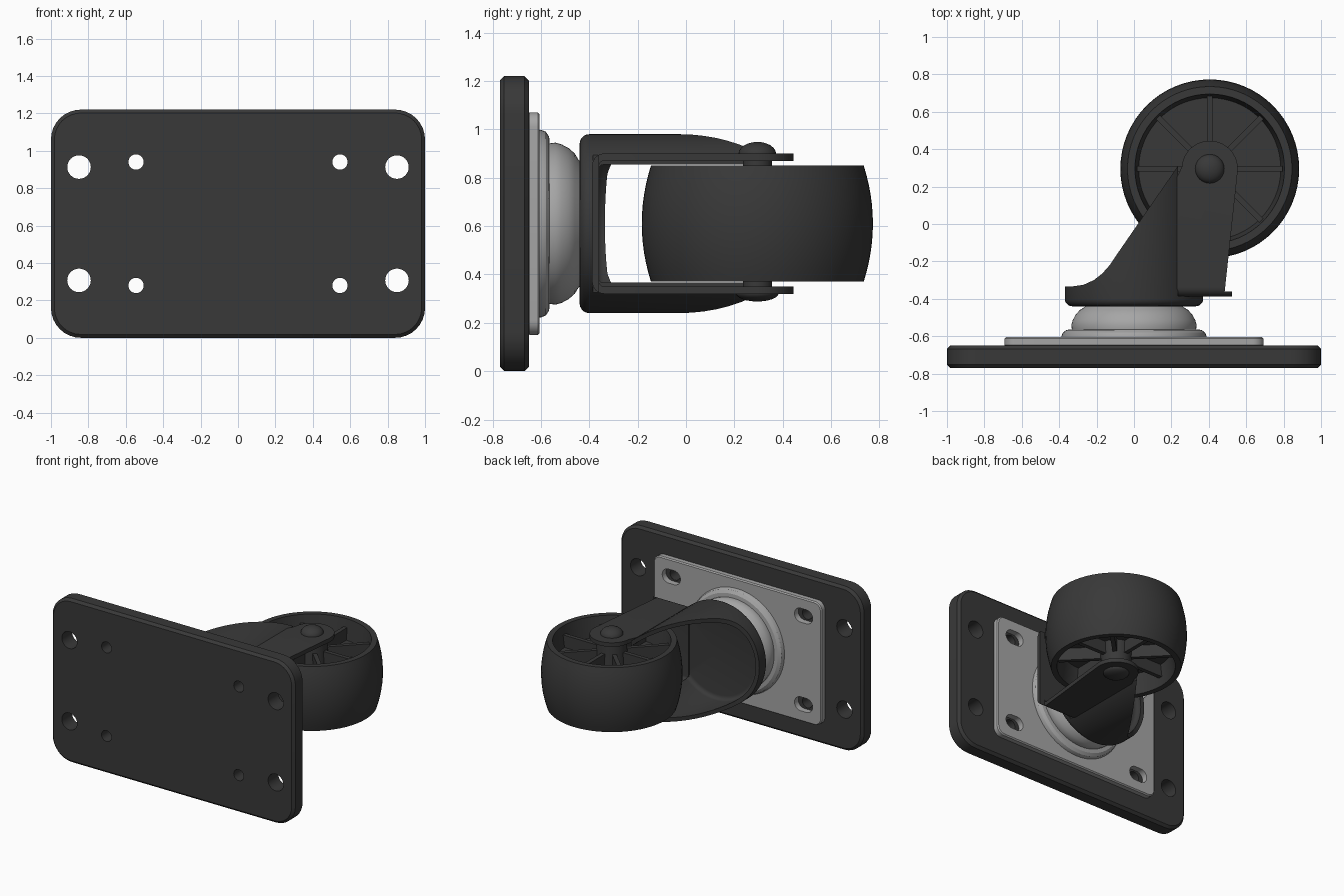
import bpy, bmesh
from math import sin, cos, pi, radians
from mathutils import Matrix, Vector

if "Cube" in bpy.data.objects:
    bpy.data.objects.remove(bpy.data.objects["Cube"], do_unlink=True)

MID = 0.61                 # height of the swivel axis and wheel centre
AXLE = (0.405, 0.295)      # axle position in plan


def material(name, rgb, metallic=0.0):
    m = bpy.data.materials.new(name)
    m.use_nodes = True
    m.diffuse_color = (*rgb, 1)
    m.node_tree.nodes["Principled BSDF"].inputs["Base Color"].default_value = (*rgb, 1)
    return m


BLACK = material("black", (0.04, 0.04, 0.04))
STEEL = material("steel grey", (0.38, 0.38, 0.38))


def finish(name, bm, mat):
    bmesh.ops.recalc_face_normals(bm, faces=bm.faces)
    mesh = bpy.data.meshes.new(name)
    bm.to_mesh(mesh)
    bm.free()
    mesh.materials.append(mat)
    ob = bpy.data.objects.new(name, mesh)
    bpy.context.collection.objects.link(ob)
    return ob


def activate(ob):
    bpy.ops.object.select_all(action='DESELECT')
    ob.select_set(True)
    bpy.context.view_layer.objects.active = ob


def smooth(ob):
    activate(ob)
    bpy.ops.object.shade_smooth_by_angle(angle=radians(30))


def prism(name, points, axis, lo, hi, mat=BLACK):
    """Extrude an outline along x, y or z."""
    place = {'x': lambda a, b: (lo, a, b),
             'y': lambda a, b: (a, lo, b),
             'z': lambda a, b: (a, b, lo)}[axis]
    unique = dict.fromkeys((round(a, 4), round(b, 4)) for a, b in points)
    bm = bmesh.new()
    face = bm.faces.new([bm.verts.new(place(a, b)) for a, b in unique])
    ext = bmesh.ops.extrude_face_region(bm, geom=[face])
    step = Vector([hi - lo if c == axis else 0 for c in 'xyz'])
    bmesh.ops.translate(bm, vec=step,
                        verts=[v for v in ext["geom"] if isinstance(v, bmesh.types.BMVert)])
    return finish(name, bm, mat)


def lathe(name, profile, centre, along_y=False, closed=False, mat=BLACK, steps=64):
    """Turn a (radius, height) profile about z, or about y."""
    bm = bmesh.new()
    vs = [bm.verts.new((r, 0, h)) for r, h in profile]
    pairs = list(zip(vs, vs[1:])) + ([(vs[-1], vs[0])] if closed else [])
    es = [bm.edges.new(p) for p in pairs]
    bmesh.ops.spin(bm, geom=vs + es, cent=(0, 0, 0), axis=(0, 0, 1),
                   angle=2 * pi, steps=steps)
    bmesh.ops.remove_doubles(bm, verts=bm.verts, dist=0.0001)
    turn = Matrix.Rotation(-pi / 2, 4, 'X') if along_y else Matrix()
    bm.transform(Matrix.Translation(centre) @ turn)
    return finish(name, bm, mat)


def arc(cx, cy, r, a0, a1, n=8):
    angles = [radians(a0 + (a1 - a0) * i / n) for i in range(n + 1)]
    return [(cx + r * cos(a), cy + r * sin(a)) for a in angles]


def rounded_rect(cx, cy, hw, hh, r):
    pts = []
    for q, (sx, sy) in enumerate([(1, 1), (-1, 1), (-1, -1), (1, -1)]):
        pts += arc(cx + sx * (hw - r), cy + sy * (hh - r), r, q * 90, q * 90 + 90)
    return pts


def apply(ob, mod):
    activate(ob)
    bpy.ops.object.modifier_apply(modifier=mod.name)


def boolean(ob, cutter, operation):
    mod = ob.modifiers.new("cut", 'BOOLEAN')
    mod.operation, mod.solver, mod.object = operation, 'EXACT', cutter
    apply(ob, mod)
    bpy.data.objects.remove(cutter, do_unlink=True)


def chamfer(ob, width):
    mod = ob.modifiers.new("chamfer", 'BEVEL')
    mod.width, mod.segments, mod.angle_limit = width, 1, radians(60)
    mod.limit_method = 'ANGLE'
    apply(ob, mod)


def punch(ob, dx, dz, hw, hh):
    """Cut the same round or slotted hole near all four corners."""
    for sx in (-1, 1):
        for sz in (-1, 1):
            pts = rounded_rect(sx * dx, MID + sz * dz, hw, hh, min(hw, hh))
            boolean(ob, prism("cutter", pts, 'y', -1, 0), 'DIFFERENCE')


# Mounting board and steel top plate
board = prism("mounting_board", rounded_rect(0, MID, 1, MID, 0.16), 'y', -0.77, -0.65)
chamfer(board, 0.018)
punch(board, 0.85, 0.303, 0.063, 0.063)
punch(board, 0.545, 0.33, 0.041, 0.041)
smooth(board)

plate = prism("steel_plate", rounded_rect(0, MID, 0.693, 0.46, 0.06), 'y', -0.655, -0.605, STEEL)
chamfer(plate, 0.008)
punch(plate, 0.545, 0.33, 0.075, 0.052)
smooth(plate)

# Swivel bearing: flange with a rounded dome
swivel = lathe("swivel_bearing", [
    (0, -0.62), (0.388, -0.62), (0.388, -0.6), (0.38, -0.58), (0.36, -0.566), (0.332, -0.564),
    (0.335, -0.54), (0.328, -0.515), (0.312, -0.485), (0.29, -0.46), (0.265, -0.445),
    (0.25, -0.43), (0, -0.43)], (0, 0, MID), along_y=True, mat=STEEL)
smooth(swivel)

# Fork cup: a round tub trimmed by the sloping side outline
cup = lathe("fork_cup", [(0, -0.44)] + arc(0.33, -0.40, 0.04, -90, 0, 5) +
            [(0.37, 0.4), (0.34, 0.4)] + arc(0.31, -0.34, 0.03, 0, -90, 4) + [(0, -0.37)],
            (0, 0, MID), along_y=True)
trim = prism("trim", [
    (-0.5, -0.5), (0.5, -0.5), (0.5, -0.385), (0.236, -0.385), (0.236, 0.312), (-0.1, -0.175),
    (-0.13, -0.22), (-0.17, -0.265), (-0.215, -0.3), (-0.27, -0.325), (-0.33, -0.334),
    (-0.5, -0.334)], 'z', -0.2, 1.4)
boolean(cup, trim, 'INTERSECT')
smooth(cup)

# Fork arms: a bent U strip trimmed to tapering round-ended arms
outer, inner, back = 0.29, 0.26, -0.388
u_shape = ([(0.6, MID + outer)] + arc(back + 0.05, MID + outer - 0.05, 0.05, 90, 180) +
           arc(back + 0.05, MID - outer + 0.05, 0.05, 180, 270) +
           [(0.6, MID - outer), (0.6, MID - inner)] +
           arc(back + 0.05, MID - inner + 0.022, 0.022, 270, 180) +
           arc(back + 0.05, MID + inner - 0.022, 0.022, 90 + 90, 90) + [(0.6, MID + inner)])
arms = prism("fork_arms", u_shape, 'x', 0.1, 0.7)
trim = prism("trim", [(0.23, -0.5), (0.525, -0.5), (0.525, -0.36), (0.485, -0.36)] +
             arc(*AXLE, 0.15, -4, 176, 24) + [(0.23, 0.25)], 'z', -0.2, 1.4)
boolean(arms, trim, 'INTERSECT')
smooth(arms)

# Wheel: crowned tread, recessed faces and a hub
crown = [(0.44 + 0.038 * (1 - (t / 6) ** 2), 0.24 * t / 6) for t in range(6, -7, -1)]
face = [(0.055, 0.24), (0.1, 0.24), (0.11, 0.09), (0.38, 0.09), (0.4, 0.24)]
wheel = lathe("wheel", face + crown + [(r, -h) for r, h in reversed(face)],
              (*AXLE, MID), closed=True)
smooth(wheel)

# Spokes on both wheel faces
bm = bmesh.new()
for i in range(8):
    for side in (-1, 1):
        m = (Matrix.Translation((*AXLE, MID)) @ Matrix.Rotation(i * pi / 4, 4, 'Z') @
             Matrix.Translation((0.24, 0, side * 0.13)) @ Matrix.Diagonal((0.3, 0.03, 0.1, 1)))
        bmesh.ops.create_cube(bm, size=1, matrix=m)
finish("wheel_spokes", bm, BLACK)

# Axle with a domed head above and a flatter one below
axle = lathe("axle", [(0, 0.305), (0, -0.305)][:1] + [(0.06, 0.305), (0.06, -0.305), (0, -0.305)],
             (*AXLE, MID), steps=32)
smooth(axle)
for name, radius, height, side in (("axle_head", 0.078, 0.05, 1), ("axle_nut", 0.088, 0.034, -1)):
    dome = [(radius * cos(a * pi / 12), side * (0.288 + height * sin(a * pi / 12)))
            for a in range(7)]
    head = lathe(name, [(0, side * 0.28), (radius, side * 0.28)] + dome, (*AXLE, MID), steps=32)
    smooth(head)
